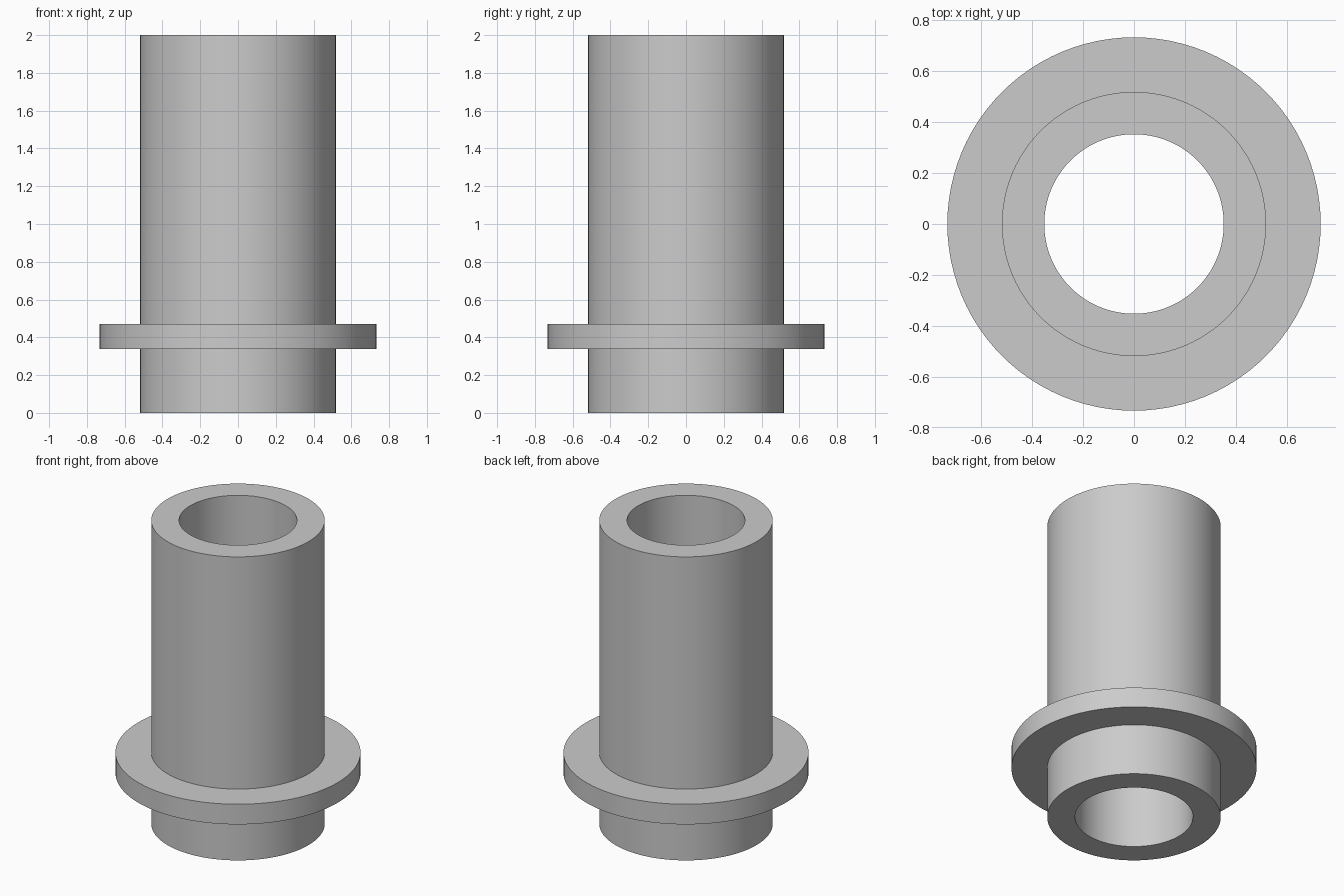
import bpy
import bmesh
from math import radians, tau
from mathutils import Vector

cube = bpy.data.objects.get("Cube")
if cube:
    bpy.data.objects.remove(cube, do_unlink=True)

BORE, TUBE, FLANGE = 0.352, 0.518, 0.732
HEIGHT, FLANGE_LOW, FLANGE_HIGH = 2.0, 0.337, 0.47
SEGMENTS = 96

# Plain grey finish
grey = bpy.data.materials.new("light_grey")
grey.use_nodes = True
colour = (0.6, 0.6, 0.6, 1)
grey.diffuse_color = colour
grey.node_tree.nodes["Principled BSDF"].inputs["Base Color"].default_value = colour


def lathe(name, profile):
    """Revolve a closed (radius, height) profile around the z axis."""
    bm = bmesh.new()
    verts = [bm.verts.new((r, 0, z)) for r, z in profile]
    edges = [bm.edges.new((a, b)) for a, b in zip(verts, verts[1:] + verts[:1])]
    bmesh.ops.spin(bm, geom=verts + edges, cent=Vector(), axis=(0, 0, 1),
                   angle=tau, steps=SEGMENTS, use_merge=True)
    bmesh.ops.remove_doubles(bm, verts=bm.verts, dist=1e-4)
    bmesh.ops.recalc_face_normals(bm, faces=bm.faces)
    mesh = bpy.data.meshes.new(name)
    bm.to_mesh(mesh)
    bm.free()
    mesh.materials.append(grey)
    obj = bpy.data.objects.new(name, mesh)
    bpy.context.collection.objects.link(obj)
    return obj


# Hollow tube and its collar, turned as one solid
bushing = lathe("flanged_bushing", [
    (BORE, 0), (TUBE, 0),
    (TUBE, FLANGE_LOW), (FLANGE, FLANGE_LOW),
    (FLANGE, FLANGE_HIGH), (TUBE, FLANGE_HIGH),
    (TUBE, HEIGHT), (BORE, HEIGHT),
])

# Smooth round walls with crisp rims
bpy.ops.object.select_all(action="DESELECT")
bushing.select_set(True)
bpy.context.view_layer.objects.active = bushing
bpy.ops.object.shade_smooth_by_angle(angle=radians(30))
